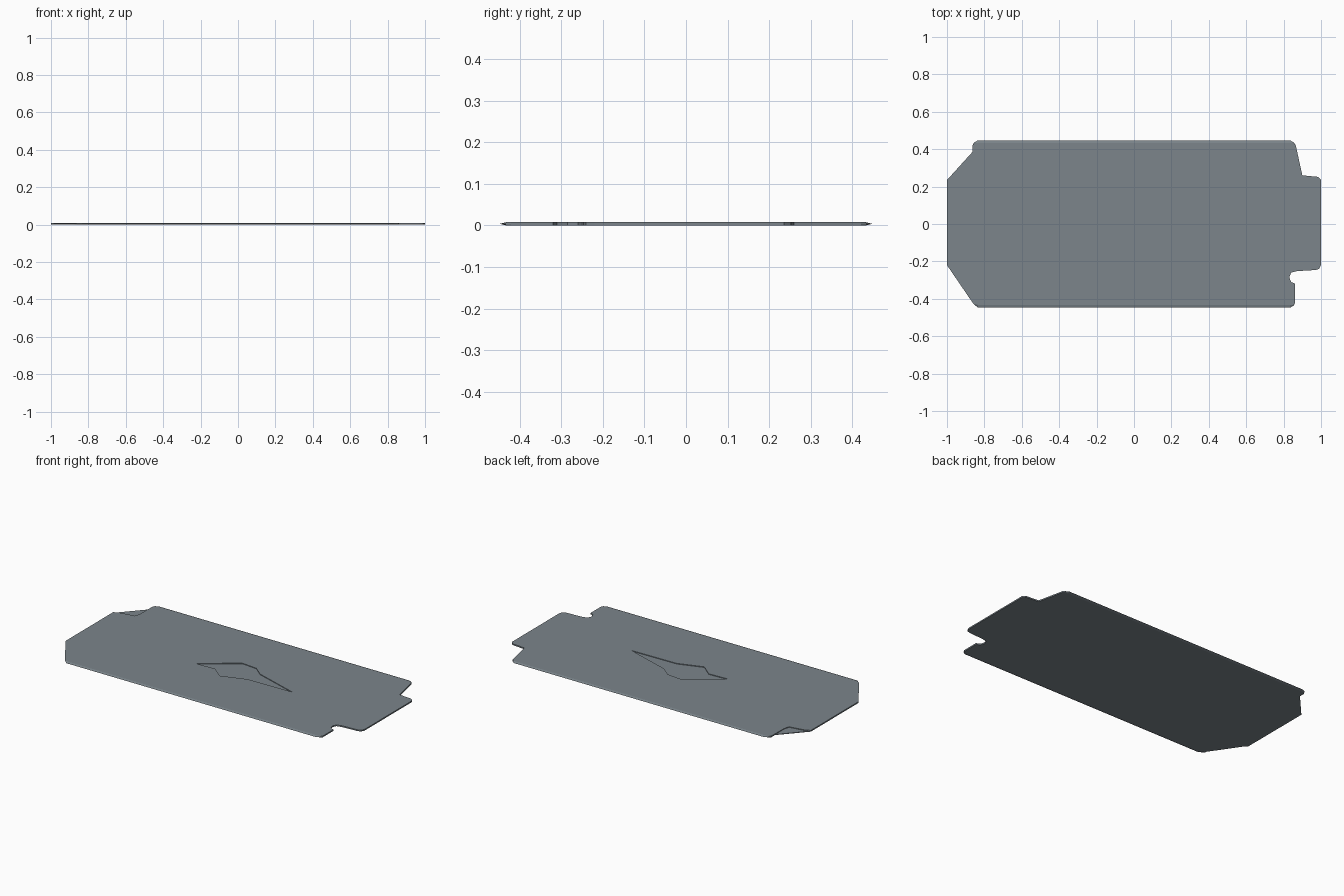
import bpy, bmesh

if "Cube" in bpy.data.objects:
    bpy.data.objects.remove(bpy.data.objects["Cube"])

# One flat grey-blue colour
grey = bpy.data.materials.new("slate_grey")
grey.diffuse_color = (0.20, 0.235, 0.26, 1)
grey.use_nodes = True
grey.node_tree.nodes["Principled BSDF"].inputs["Base Color"].default_value = grey.diffuse_color

FLAT_Y = 0.432   # flat faces stop here, long edges taper beyond


def make_plate(name, outline, z_low, z_high, clamp_low=False, clamp_high=False):
    """Extruded outline; a clamped rim gives tapered long edges."""
    def ring(z, clamp):
        return [bm.verts.new((x, max(-FLAT_Y, min(FLAT_Y, y)) if clamp else y, z))
                for x, y in outline]
    bm = bmesh.new()
    low, high = ring(z_low, clamp_low), ring(z_high, clamp_high)
    n = len(outline)
    bm.faces.new(low[::-1])
    bm.faces.new(high)
    for i in range(n):
        j = (i + 1) % n
        bm.faces.new((low[i], low[j], high[j], high[i]))
    bmesh.ops.recalc_face_normals(bm, faces=bm.faces)
    mesh = bpy.data.meshes.new(name)
    bm.to_mesh(mesh)
    bm.free()
    mesh.materials.append(grey)
    obj = bpy.data.objects.new(name, mesh)
    bpy.context.collection.objects.link(obj)
    return obj


# Shared outline, counter-clockwise from the front left, with both right-end notches
body = [(-0.835, -0.447), (0.835, -0.447), (0.855, -0.435), (0.862, -0.42),
        (0.862, -0.32), (0.84, -0.31), (0.83, -0.285), (0.84, -0.26),
        (0.87, -0.252), (0.97, -0.246), (0.99, -0.24), (1, -0.22),
        (1, 0.235), (0.985, 0.252), (0.9, 0.26), (0.865, 0.42),
        (0.855, 0.435), (0.835, 0.447), (-0.835, 0.447), (-0.855, 0.435),
        (-0.864, 0.42)]

# Left-end corners: chamfered in one layer, notched in the other
back_chamfer = [(-0.864, 0.385), (-1, 0.235)]
back_notch = [(-0.866, 0.30), (-0.875, 0.265), (-0.97, 0.25), (-1, 0.235)]
front_chamfer = [(-1, -0.22), (-0.86, -0.425)]
front_notch = [(-1, -0.22), (-0.97, -0.245), (-0.875, -0.255), (-0.866, -0.29),
               (-0.862, -0.42)]

lower = make_plate("lower_plate", body + back_chamfer + front_notch,
                   0, 0.004, clamp_low=True)
upper = make_plate("upper_plate", body + back_notch + front_chamfer,
                   0.004, 0.008, clamp_high=True)

# Shallow angular recess in the middle of the upper plate
recess = [(-0.25, -0.05), (-0.12, -0.045), (-0.05, -0.105), (0.10, -0.055),
          (0.40, -0.05), (0.12, 0.04), (0.06, 0.09), (-0.04, 0.10)]
cutter = make_plate("recess_cutter", recess, 0.002, 0.02)
cutter.hide_render = True
cutter.hide_set(True)
cut = upper.modifiers.new("recess", 'BOOLEAN')
cut.operation = 'DIFFERENCE'
cut.solver = 'EXACT'
cut.object = cutter
